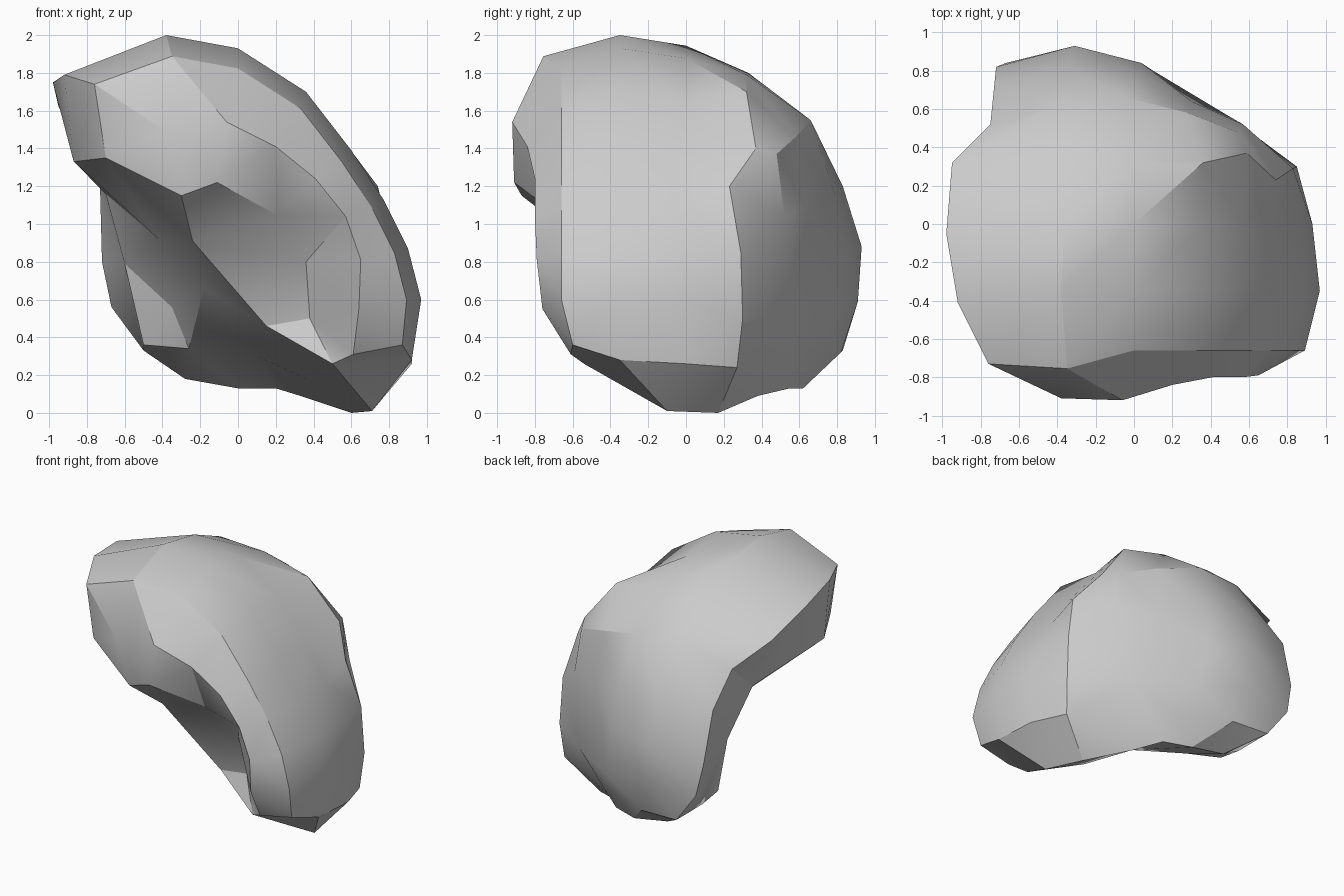
import bpy
import bmesh
import math
from mathutils import Vector

default_cube = bpy.data.objects.get("Cube")
if default_cube:
    bpy.data.objects.remove(default_cube, do_unlink=True)


def grey_material(name, colour):
    material = bpy.data.materials.new(name)
    material.use_nodes = True
    material.diffuse_color = colour
    shader = next(n for n in material.node_tree.nodes if n.type == "BSDF_PRINCIPLED")
    shader.inputs["Base Color"].default_value = colour
    return material


def arch_row(profile, depth, scale, pivot_height, lean):
    """One rib of the dome: the arch shrunk towards its pivot at a given depth."""
    return [
        (x * scale, depth + lean * min(x, 0), pivot_height + (z - pivot_height) * scale)
        for x, z in profile
    ]


def wrap_skin(name, points, heart, material):
    """Skin star-shaped points: hull their directions, then restore distances."""
    mesh_builder = bmesh.new()
    target = {}
    for point in points:
        position = Vector(point)
        vertex = mesh_builder.verts.new((position - heart).normalized())
        target[vertex] = position
    bmesh.ops.convex_hull(mesh_builder, input=list(mesh_builder.verts))
    for vertex, position in target.items():
        if vertex.is_valid:
            vertex.co = position
    bmesh.ops.recalc_face_normals(mesh_builder, faces=list(mesh_builder.faces))
    mesh = bpy.data.meshes.new(name)
    mesh_builder.to_mesh(mesh)
    mesh_builder.free()
    mesh.materials.append(material)
    shell = bpy.data.objects.new(name, mesh)
    bpy.context.collection.objects.link(shell)
    return shell


# Outer dome: one arch repeated from the front rim to the crown
arch = [(-.38, 2), (0, 1.93), (.36, 1.7), (.6, 1.39), (.77, 1.13), (.9, .87), (.97, .6)]
dome = []
for depth, scale, lean in ((-.66, .92, .25), (-.35, 1, 0), (0, .96, 0)):
    dome += arch_row(arch, depth, scale, pivot_height=.6, lean=lean)
dome += [(-.38, .33, 1.8), (0, .32, 1.79), (.36, .32, 1.7), (.59, .37, 1.4)]

# Left-hand end and the rim running down the back lobe
end_rim = [
    (-.76, -.73, 1.74), (-.92, -.41, 1.79), (-.98, -.05, 1.75), (-.95, .32, 1.62),
    (-.75, .52, 1.42), (-.73, .72, 1.18), (-.72, .82, .8), (-.67, .84, .56),
    (-.5, .83, .33),
]

# Creased step above the flattened back panel
back_crease = [
    (-.4, .62, 1.56), (-.04, .66, 1.55), (.28, .58, 1.46), (.54, .48, 1.37),
    (.74, .23, 1.2),
]
back_panel = [
    (-.35, .83, 1.2), (.02, .79, 1.15), (.57, .52, 1.05), (-.31, .93, .88),
    (.04, .84, .85), (.83, .29, .85), (-.3, .91, .59), (.1, .8, .5),
    (.5, .56, .5), (.85, .3, .5), (-.2, .82, .32), (.2, .66, .32),
    (.3, .64, 1.08),
]

# Sloping front band below the rim
front_band = [
    (-.87, -.41, 1.33), (-.7, -.73, 1.35), (-.38, -.91, 1.49), (-.06, -.92, 1.54),
    (.2, -.84, 1.41), (.41, -.8, 1.24), (.57, -.8, 1.04), (.65, -.79, .81),
    (.64, -.76, .55), (.61, -.61, .31),
]

# Lower rim and base
base = [
    (.87, -.6, .36), (.92, -.35, .28), (.92, 0, .26), (.83, .27, .24),
    (.71, -.1, .01), (.6, .17, 0), (.33, .38, .09), (.2, .55, .13),
    (0, .62, .13), (-.28, .62, .18), (-.5, .52, .33),
]

# Hollow underside
hollow = [
    (-.3, -.87, 1.15), (-.11, -.91, 1.22), (.2, -.68, 1.05), (-.7, .2, 1.16),
    (-.24, -.56, .91), (-.42, -.05, .92), (-.18, -.23, .66), (.15, -.42, .46),
    (.5, -.54, .26), (-.35, .18, .56), (-.5, .33, .36), (-.26, .25, .34),
    (-.6, .36, .79), (.36, -.51, .8), (.38, -.44, .5), (.1, .1, .3),
    (.36, -.1, .18),
]

plain_grey = grey_material("plain grey", (.6, .6, .6, 1))
curved_shell = wrap_skin(
    "curved_shell",
    dome + end_rim + back_crease + back_panel + front_band + base + hollow,
    Vector((.15, .1, 1)),
    plain_grey,
)

# Smooth skin with crisp rim edges
bpy.ops.object.select_all(action="DESELECT")
curved_shell.select_set(True)
bpy.context.view_layer.objects.active = curved_shell
bpy.ops.object.shade_smooth_by_angle(angle=math.radians(27))
